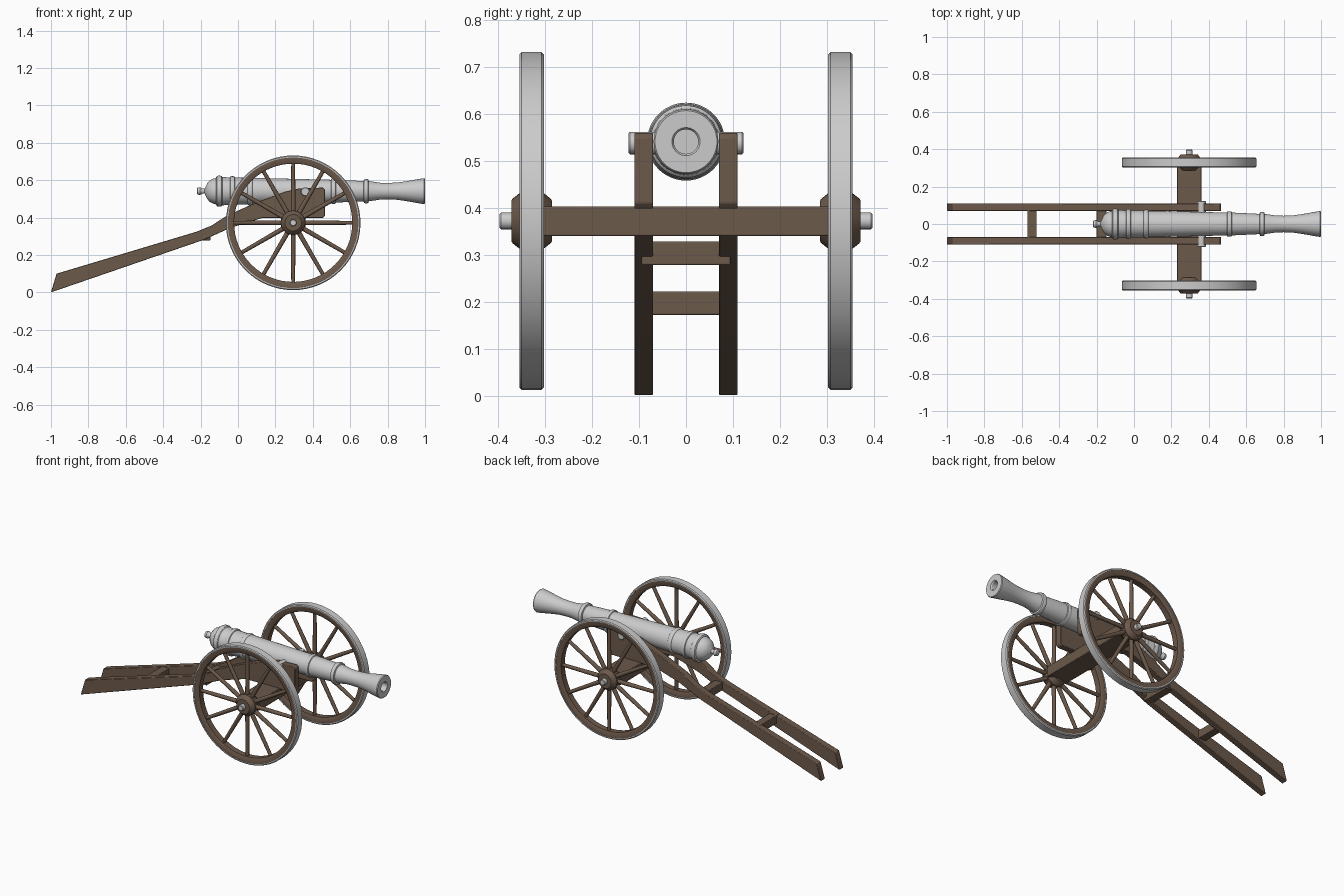
import bpy, bmesh, math
from mathutils import Matrix, Vector

if "Cube" in bpy.data.objects:
    bpy.data.objects.remove(bpy.data.objects["Cube"])

wood = bpy.data.materials.new("brown_wood")
wood.diffuse_color = (0.15, 0.10, 0.07, 1)
wood.use_nodes = True
wood.node_tree.nodes["Principled BSDF"].inputs["Base Color"].default_value = wood.diffuse_color


def finish(bm, name, mat=None, bevel=0, smooth=True):
    bmesh.ops.recalc_face_normals(bm, faces=bm.faces)
    me = bpy.data.meshes.new(name)
    bm.to_mesh(me)
    bm.free()
    ob = bpy.data.objects.new(name, me)
    bpy.context.collection.objects.link(ob)
    if mat:
        me.materials.append(mat)
    if bevel:
        mod = ob.modifiers.new("edge_bevel", 'BEVEL')
        mod.width, mod.segments, mod.limit_method = bevel, 2, 'ANGLE'
    if smooth:
        bpy.ops.object.select_all(action='DESELECT')
        ob.select_set(True)
        bpy.context.view_layer.objects.active = ob
        bpy.ops.object.shade_smooth_by_angle(angle=math.radians(32))
    return ob


def lathe(name, profile, axis, origin, mat=None, segs=48, closed=False):
    """Revolve (distance along axis, radius) points about the x or y axis."""
    bm = bmesh.new()
    rings = []
    for t, r in profile:
        ring = []
        for i in range(segs):
            a = math.tau * i / segs
            c, s = r * math.cos(a), r * math.sin(a)
            p = (t, c, s) if axis == 'x' else (c, t, s)
            ring.append(bm.verts.new(Vector(origin) + Vector(p)))
        rings.append(ring)
    pairs = list(zip(rings, rings[1:]))
    if closed:
        pairs.append((rings[-1], rings[0]))
    else:
        bm.faces.new(rings[0])
        bm.faces.new(rings[-1])
    for a, b in pairs:
        for i in range(segs):
            j = (i + 1) % segs
            bm.faces.new((a[i], a[j], b[j], b[i]))
    return finish(bm, name, mat)


def box(name, lo, hi, mat, bevel=0.003):
    bm = bmesh.new()
    lo, hi = Vector(lo), Vector(hi)
    m = Matrix.Translation((lo + hi) / 2) @ Matrix.Diagonal((*(hi - lo), 1))
    bmesh.ops.create_cube(bm, size=1, matrix=m)
    return finish(bm, name, mat, bevel)


# Barrel with breech, knob, reinforcing rings, flared muzzle and open bore
def ring(x, w, r, base):
    return [(x - w, base), (x - w * 0.8, r * 0.97), (x - w * 0.4, r),
            (x + w * 0.4, r), (x + w * 0.8, r * 0.97), (x + w, base)]


barrel = [(-0.22, 0.012), (-0.217, 0.018), (-0.203, 0.021), (-0.192, 0.014),
          (-0.178, 0.013), (-0.17, 0.03), (-0.165, 0.042), (-0.152, 0.056),
          (-0.135, 0.066), (-0.117, 0.071)]
barrel += ring(-0.1, 0.016, 0.083, 0.076)
barrel += ring(-0.03, 0.014, 0.080, 0.073)
barrel += ring(0.065, 0.013, 0.077, 0.071)
barrel += ring(0.51, 0.014, 0.068, 0.061)
barrel += ring(0.685, 0.014, 0.065, 0.054)
barrel += [(0.72, 0.051), (0.76, 0.045), (0.80, 0.044), (0.85, 0.046),
           (0.90, 0.053), (0.95, 0.062), (0.98, 0.067), (0.995, 0.069),
           (1.0, 0.066), (1.0, 0.030), (0.994, 0.026), (0.70, 0.026)]
lathe("barrel", barrel, 'x', (0, 0, 0.541))

# Trunnions resting in the cheeks
lathe("trunnions", [(-0.123, 0.02), (-0.119, 0.024), (0.119, 0.024), (0.123, 0.02)],
      'y', (0.36, 0, 0.538), segs=24)

# Axle beam and its metal rod
box("axle_beam", (0.23, -0.31, 0.34), (0.36, 0.31, 0.403), wood)
lathe("axle_rod", [(-0.397, 0.015), (-0.394, 0.018), (0.394, 0.018), (0.397, 0.015)],
      'y', (0.295, 0, 0.372), segs=16)

# Cheeks that run back into the trail
cheek = [(-1.0, 0.0), (-0.18, 0.282), (-0.04, 0.345), (0.13, 0.398), (0.455, 0.398),
         (0.465, 0.41), (0.465, 0.55), (0.455, 0.56), (0.33, 0.556), (0.25, 0.538),
         (0.1, 0.482), (-0.06, 0.41), (-0.14, 0.358), (-0.22, 0.325), (-0.97, 0.1)]
for side, label in ((-1, "right"), (1, "left")):
    bm = bmesh.new()
    f = bm.faces.new([bm.verts.new((x, side * 0.07, z)) for x, z in cheek])
    ext = bmesh.ops.extrude_face_region(bm, geom=[f])
    bmesh.ops.translate(bm, vec=(0, side * 0.04, 0),
                        verts=[v for v in ext["geom"] if isinstance(v, bmesh.types.BMVert)])
    finish(bm, label + "_cheek", wood, 0.003)

# Cross bars between the cheeks
box("front_cross_bar", (-0.2, -0.095, 0.278), (-0.148, 0.095, 0.328), wood)
box("rear_cross_bar", (-0.57, -0.095, 0.172), (-0.52, 0.095, 0.222), wood)

# Wheels: metal tyre, wooden rim, hub and twelve spokes
for side, label in ((-1, "right"), (1, "left")):
    c = Vector((0.295, side * 0.329, 0.372))
    lathe(label + "_tyre", [(-0.026, 0.349), (-0.026, 0.355), (-0.021, 0.36), (0.021, 0.36),
                            (0.026, 0.355), (0.026, 0.349)], 'y', c, segs=64, closed=True)
    lathe(label + "_rim", [(-0.024, 0.351), (-0.024, 0.326), (-0.018, 0.316), (0.018, 0.316),
                           (0.024, 0.326), (0.024, 0.351)], 'y', c, wood, 64, True)
    lathe(label + "_hub", [(-0.043, 0.044), (-0.040, 0.048), (-0.018, 0.065), (0.018, 0.065),
                           (0.040, 0.048), (0.043, 0.044)], 'y', c, wood, 32)
    bm = bmesh.new()
    for i in range(12):
        m = (Matrix.Translation(c) @ Matrix.Rotation(math.tau * i / 12, 4, 'Y')
             @ Matrix.Translation((0, 0, 0.19)))
        bmesh.ops.create_cone(bm, cap_ends=True, segments=12, radius1=0.013,
                              radius2=0.010, depth=0.28, matrix=m)
    finish(bm, label + "_spokes", wood)
